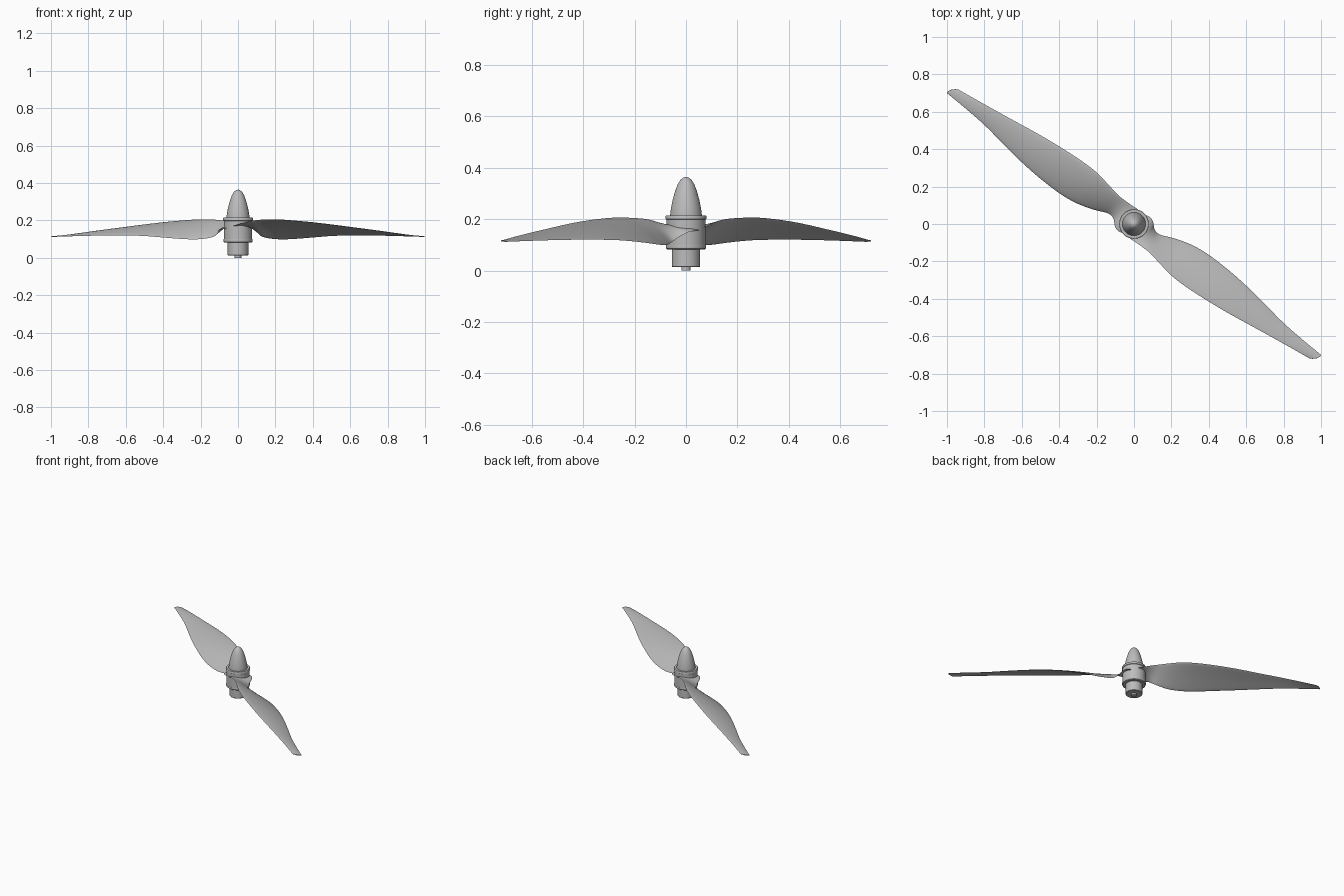
import bpy
import bmesh
import math
from mathutils import Vector, Matrix

cube = bpy.data.objects.get("Cube")
if cube:
    bpy.data.objects.remove(cube, do_unlink=True)

# One light grey for the whole model
grey = bpy.data.materials.new("light_grey")
grey.use_nodes = True
colour = (0.5, 0.5, 0.5, 1.0)
grey.diffuse_color = colour
grey.node_tree.nodes["Principled BSDF"].inputs["Base Color"].default_value = colour


def finish(name, bm, angle):
    """Turn a bmesh into a named, shaded object."""
    bmesh.ops.remove_doubles(bm, verts=bm.verts, dist=1e-5)
    bmesh.ops.recalc_face_normals(bm, faces=bm.faces)
    mesh = bpy.data.meshes.new(name)
    bm.to_mesh(mesh)
    bm.free()
    mesh.materials.append(grey)
    obj = bpy.data.objects.new(name, mesh)
    bpy.context.collection.objects.link(obj)
    bpy.ops.object.select_all(action="DESELECT")
    obj.select_set(True)
    bpy.context.view_layer.objects.active = obj
    bpy.ops.object.shade_smooth_by_angle(angle=math.radians(angle))
    return obj


def lathe(name, profile, steps=64):
    """Spin a (radius, height) profile about the vertical axis."""
    bm = bmesh.new()
    verts = [bm.verts.new((r, 0, z)) for r, z in profile]
    edges = [bm.edges.new(pair) for pair in zip(verts, verts[1:])]
    bmesh.ops.spin(bm, geom=verts + edges, cent=(0, 0, 0), axis=(0, 0, 1),
                   angle=math.tau, steps=steps)
    return finish(name, bm, 35)


def spline(points, s):
    """Smooth curve through points, s from 0 to 1."""
    pts = [Vector(p) for p in points]
    last = len(pts) - 1
    i = min(int(s * last), last - 1)
    u = s * last - i
    a, b, c, d = (pts[max(0, min(last, i + k))] for k in (-1, 0, 1, 2))
    return 0.5 * (2 * b + (c - a) * u + (2 * a - 5 * b + 4 * c - d) * u ** 2
                  + (3 * b - a - 3 * c + d) * u ** 3)


# Blade edges as (distance from axis, sideways offset, height)
LOW_EDGE = [(0, .07, .157), (.05, .08, .155), (.08, .066, .148), (.105, .042, .13),
            (.145, .036, .11), (.224, .067, .099), (.32, .093, .102), (.42, .103, .109),
            (.55, .1, .117), (.68, .088, .12), (.82, .067, .12), (.96, .045, .118),
            (1.1, .033, .115), (1.221, .026, .112)]
HIGH_EDGE = [(0, -.07, .17), (.03, -.075, .172), (.06, -.074, .18), (.1, -.073, .19),
             (.16, -.075, .2), (.24, -.09, .205), (.32, -.104, .206), (.42, -.107, .201),
             (.55, -.1, .191), (.68, -.088, .178), (.82, -.07, .162), (.96, -.052, .146),
             (1.1, -.035, .128), (1.184, -.0255, .115)]


def blade(name, heading):
    """Loft a thin cambered section between the two edges."""
    bm = bmesh.new()
    spans, chord = 78, 12
    rings = []
    for i in range(spans + 1):
        s = i / spans
        low, high = spline(LOW_EDGE, s), spline(HIGH_EDGE, s)
        across = high - low
        normal = Vector((1, 0, 0)).cross(across).normalized()
        if normal.z < 0:
            normal.negate()
        size = across.length
        ring = []
        for j in range(2 * chord):
            a = math.tau * j / (2 * chord)
            c = 0.5 - 0.5 * math.cos(a)
            bulge = 4 * c * (1 - c)
            p = low + across * c
            p += normal * size * (0.03 * bulge + 0.03 * math.sin(a))
            p.x += 0.012 * bulge * s ** 12
            ring.append(bm.verts.new(p))
        rings.append(ring)
    for r0, r1 in zip(rings, rings[1:]):
        for j in range(2 * chord):
            k = (j + 1) % (2 * chord)
            bm.faces.new((r0[j], r0[k], r1[k], r1[j]))
    bm.faces.new(rings[0])
    bm.faces.new(rings[-1])
    bm.transform(Matrix.Rotation(heading, 4, "Z"))
    return finish(name, bm, 50)


heading = math.radians(-36.2)
blade("left_blade", heading)
blade("right_blade", heading + math.pi)

# Pointed nose cone
lathe("spinner", [(0, .2), (.062, .2), (.062, .215), (.058, .245), (.051, .278),
                  (.042, .31), (.032, .336), (.022, .352), (.012, .361), (0, .365)])

# Hub drum with a collar at the top and a rounded collar below
lathe("hub", [(0, .094), (.076, .094), (.076, .204), (0, .204)])
lathe("upper_collar", [(0, .198), (.076, .198), (.079, .2), (.079, .212),
                       (.077, .215), (0, .215)])
lathe("lower_collar", [(0, .082), (.072, .082), (.077, .086), (.078, .093),
                       (.077, .1), (0, .1)])

# Motor housing and shaft stub below the hub
lathe("motor_housing", [(0, .013), (.052, .013), (.055, .016), (.055, .09), (0, .09)])
lathe("shaft", [(0, 0), (.018, 0), (.018, .02), (0, .02)])
